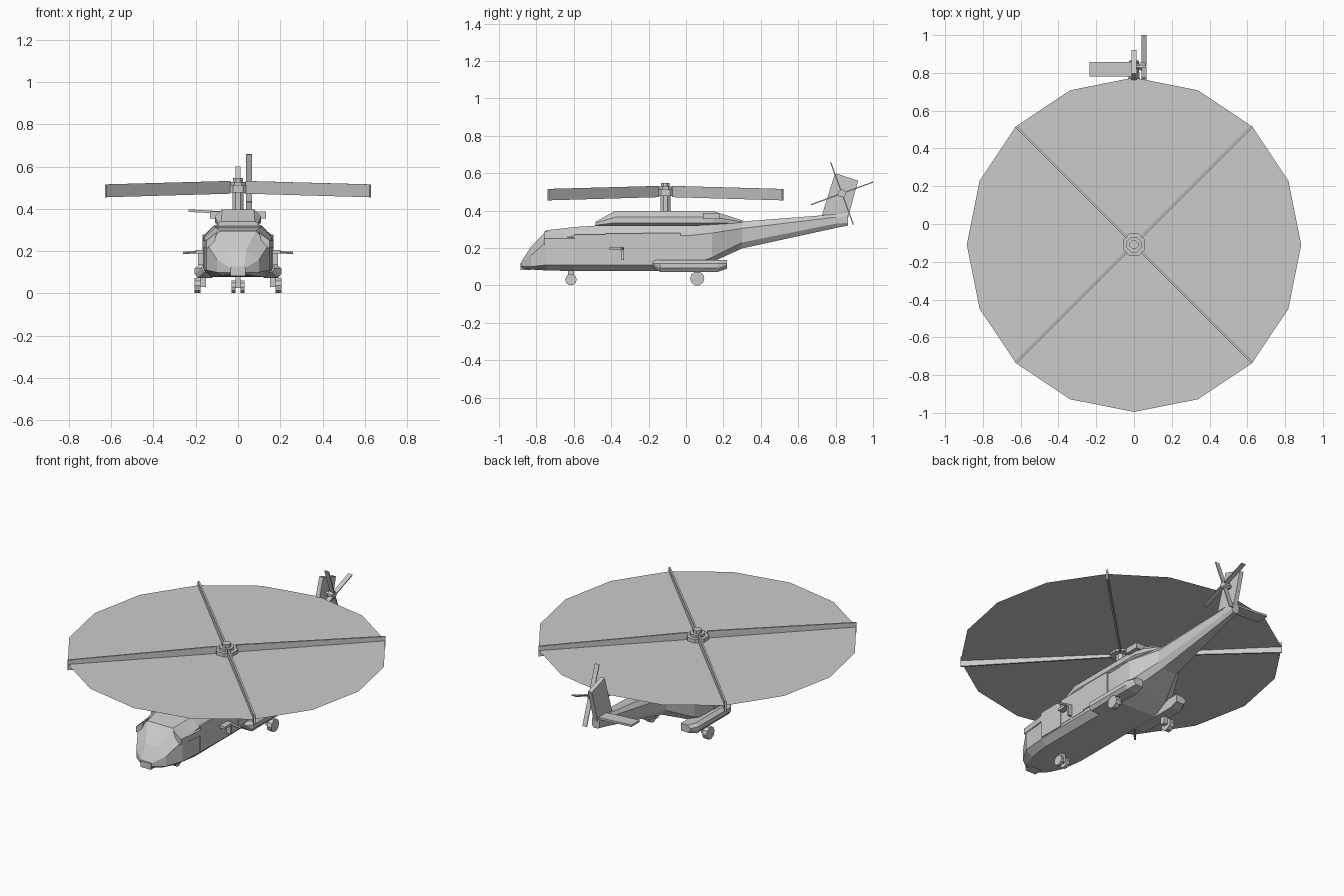
import bpy, bmesh, math
from mathutils import Vector, Matrix

if "Cube" in bpy.data.objects:
    bpy.data.objects.remove(bpy.data.objects["Cube"])

grey = bpy.data.materials.new("light_grey")
grey.diffuse_color = (0.6, 0.6, 0.6, 1)
grey.use_nodes = True
grey.node_tree.nodes["Principled BSDF"].inputs["Base Color"].default_value = grey.diffuse_color


def finish(name, bm):
    bmesh.ops.recalc_face_normals(bm, faces=bm.faces)
    me = bpy.data.meshes.new(name)
    bm.to_mesh(me)
    bm.free()
    me.materials.append(grey)
    ob = bpy.data.objects.new(name, me)
    bpy.context.collection.objects.link(ob)
    return ob


def skin(name, rings):
    """Join equal-length rings of points and cap both ends."""
    bm = bmesh.new()
    vs = [[bm.verts.new(p) for p in r] for r in rings]
    n = len(vs[0])
    for a, b in zip(vs, vs[1:]):
        for i in range(n):
            bm.faces.new((a[i], a[(i + 1) % n], b[(i + 1) % n], b[i]))
    bm.faces.new(vs[0])
    bm.faces.new(vs[-1])
    return finish(name, bm)


def hull_ring(y, zb, zl, zu, zt, wb, w, wt):
    half = [(wb, zb), (w, zl), (w, zu), (wt, zt)]
    return [(x, y, z) for x, z in half] + [(-x, y, z) for x, z in reversed(half)]


def box(name, x0, x1, y0, y1, z0, z1):
    return skin(name, [[(x, y0, z0), (x, y1, z0), (x, y1, z1), (x, y0, z1)] for x in (x0, x1)])


def rod(name, p, q, r, n=8):
    p, q = Vector(p), Vector(q)
    bm = bmesh.new()
    m = Matrix.Translation((p + q) / 2) @ (q - p).to_track_quat('Z', 'Y').to_matrix().to_4x4()
    bmesh.ops.create_cone(bm, cap_ends=True, segments=n, radius1=r, radius2=r,
                          depth=(q - p).length, matrix=m @ Matrix.Rotation(math.pi / n, 4, 'Z'))
    return finish(name, bm)


def prism(name, profile, x0, x1):
    """Extrude a (y, z) outline along x."""
    return skin(name, [[(x, y, z) for y, z in profile] for x in (x0, x1)])


# Fuselage and tail boom
skin("fuselage", [hull_ring(*s) for s in [
    (-.88, .092, .10, .12, .128, .030, .035, .030),
    (-.83, .085, .10, .16, .205, .070, .100, .038),
    (-.745, .080, .11, .235, .295, .105, .148, .085),
    (-.60, .077, .11, .265, .312, .125, .160, .105),
    (-.48, .077, .11, .268, .320, .125, .162, .115),
    (.03, .077, .11, .268, .320, .125, .162, .115),
    (.14, .125, .15, .280, .325, .110, .155, .100),
    (.30, .198, .23, .305, .342, .050, .075, .045),
    (.80, .307, .33, .365, .380, .015, .028, .018),
    (.866, .320, .335, .370, .385, .014, .025, .016)]])
box("nose_sensor", -.035, .035, -.885, -.83, .083, .12)

# Engine housing on the roof
skin("engine_housing", [hull_ring(*s) for s in [
    (-.485, .315, .322, .333, .340, .080, .095, .080),
    (-.38, .315, .335, .365, .398, .085, .110, .075),
    (.145, .315, .335, .365, .398, .085, .110, .075),
    (.31, .325, .330, .338, .345, .035, .045, .035)]])

# Parts on both sides
for s, side in ((1, "right"), (-1, "left")):
    box(side + "_exhaust", s * .07, s * .133, .09, .18, .355, .388)
    skin(side + "_cockpit_cheek", [
        [(s * .12, y, .215), (s * w, y, .215), (s * w, y, .25), (s * .10, y, zt)]
        for y, w, zt in ((-.76, .150, .288), (-.595, .168, .305))])
    box(side + "_front_panel", s * .15, s * .166, -.595, -.43, .115, .272)
    box(side + "_gun_window", s * .15, s * .164, -.43, -.235, .125, .277)
    box(side + "_cargo_door", s * .15, s * .168, -.235, -.03, .13, .28)
    # Door gun
    rod(side + "_gun_barrel", (s * .16, -.34, .198), (s * .26, -.345, .192), .007, 6)
    box(side + "_gun_body", s * .16, s * .20, -.41, -.335, .19, .205)
    box(side + "_gun_mount", s * .165, s * .19, -.345, -.332, .135, .20)
    # Side pod, narrower at its ends
    skin(side + "_pod", [
        [(s * .12, y, z0), (s * (w - .015), y, z0), (s * w, y, z0 + .02), (s * w, y, .118),
         (s * (w - .02), y, .135), (s * .12, y, .135)]
        for y, w, z0 in ((-.176, .175, .10), (-.14, .205, .073), (.17, .205, .073), (.22, .185, .09))])
    # Main wheel and leg
    box(side + "_main_leg", s * .152, s * .178, .045, .075, .03, .10)
    rod(side + "_main_wheel", (s * .177, .06, .037), (s * .207, .06, .037), .038, 10)
    # Twin nose wheel
    rod(side + "_nose_wheel", (s * .011, -.615, .031), (s * .03, -.615, .031), .031, 10)
box("nose_leg", -.011, .011, -.63, -.60, .025, .10)

# Main rotor: mast, hub, blur disc, blades
hy = -.11
rod("rotor_mast", (0, hy, .39), (0, hy, .48), .029)
rod("rotor_hub", (0, hy, .478), (0, hy, .512), .064)
rod("rotor_hub_upper", (0, hy, .51), (0, hy, .528), .043)
rod("rotor_cap", (0, hy, .52), (0, hy, .547), .025)
bm = bmesh.new()
bmesh.ops.create_circle(bm, cap_ends=True, segments=16, radius=.885,
                        matrix=Matrix.Translation((0, hy, .49)))
finish("rotor_blur_disc", bm)
for i in range(4):
    a = math.radians(45 + 90 * i)
    d, n = Vector((math.cos(a), math.sin(a), 0)), Vector((-math.sin(a), math.cos(a), 0)) * .005
    c = Vector((0, hy, 0))
    skin("rotor_blade_%d" % (i + 1), [
        [c + d * r + n * k + Vector((0, 0, z)) for k, z in ((-1, z0), (1, z0), (1, z1), (-1, z1))]
        for r, z0, z1 in ((.055, .472, .532), (.886, .455, .516))])

# Tail fin and stabiliser
prism("tail_fin", [(.725, .37), (.866, .36), (.92, .56), (.797, .60)], -.013, .013)
skin("stabiliser", [[(x, .78, z), (x, .858, z), (x, .858, z + .012), (x, .78, z + .012)]
                    for x, z in ((.0, .372), (-.235, .386))])

# Tail rotor
ty, tz = .834, .492
rod("tail_rotor_shaft", (0, ty, tz), (.045, ty, tz), .014)
rod("tail_rotor_hub", (.03, ty, tz), (.062, ty, tz), .022)
for i in range(4):
    a = math.radians(20 + 90 * i)
    d, n = Vector((0, math.cos(a), math.sin(a))), Vector((0, -math.sin(a), math.cos(a))) * .003
    c = Vector((0, ty, tz))
    skin("tail_rotor_blade_%d" % (i + 1), [
        [c + d * r + n * k + Vector((x, 0, 0)) for k, x in ((-1, .039), (1, .039), (1, .067), (-1, .067))]
        for r in (.015, .177)])
